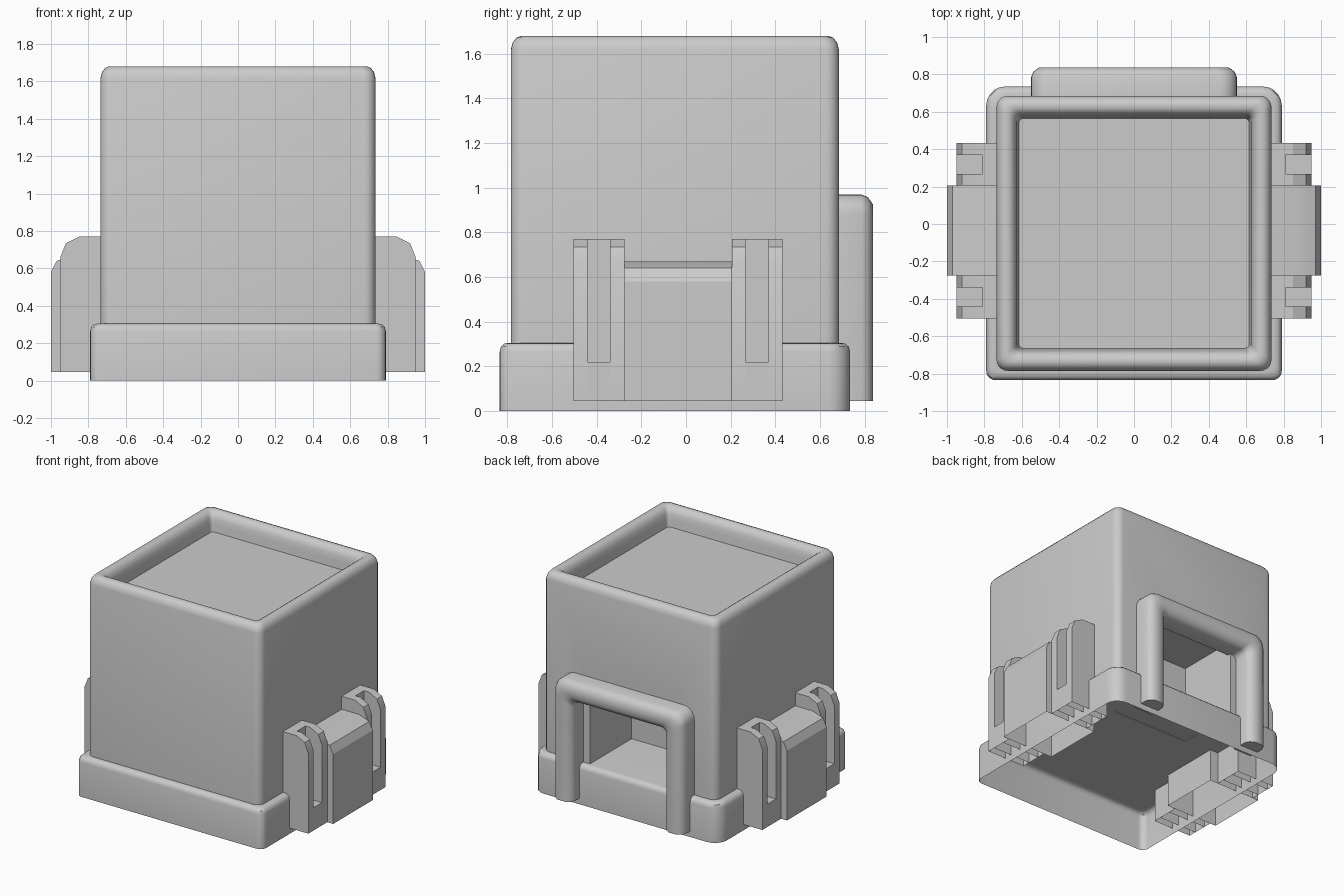
import bpy, bmesh, math

if "Cube" in bpy.data.objects:
    bpy.data.objects.remove(bpy.data.objects["Cube"])


def finish(name, bm, angle=35):
    bmesh.ops.recalc_face_normals(bm, faces=bm.faces)
    me = bpy.data.meshes.new(name)
    bm.to_mesh(me)
    bm.free()
    ob = bpy.data.objects.new(name, me)
    bpy.context.collection.objects.link(ob)
    bpy.ops.object.select_all(action='DESELECT')
    ob.select_set(True)
    bpy.context.view_layer.objects.active = ob
    if angle:
        bpy.ops.object.shade_smooth_by_angle(angle=math.radians(angle))
    return ob


def rounded_rect(hx, y0, y1, rf, rb, n=5):
    # corner order: back right, back left, front left, front right
    pts = []
    for k, (sx, y, s, r) in enumerate([(1, y1, 1, rb), (-1, y1, 1, rb), (-1, y0, -1, rf), (1, y0, -1, rf)]):
        for i in range(n + 1):
            a = math.pi / 2 * (k + i / n)
            pts.append((sx * (hx - r) + r * math.cos(a), y - s * r + r * math.sin(a)))
    return pts


def loft(name, hx, y0, y1, rf, rb, steps, cap_bottom=True):
    # steps: (inset, z) rings stacked along the wall section
    bm = bmesh.new()
    rings = []
    for d, z in steps:
        pts = rounded_rect(hx - d, y0 + d, y1 - d, max(rf - d * .3, .02), max(rb - d * .3, .02))
        rings.append([bm.verts.new((x, y, z)) for x, y in pts])
    n = len(rings[0])
    for a, b in zip(rings, rings[1:]):
        for i in range(n):
            bm.faces.new((a[i], a[(i + 1) % n], b[(i + 1) % n], b[i]))
    bm.faces.new(rings[-1])
    if cap_bottom:
        bm.faces.new(rings[0])
    return finish(name, bm)


def prisms(name, parts):
    # side profiles in x,z extruded along y, undersides open, mirrored in x
    bm = bmesh.new()
    for profile, y0, y1 in parts:
        a = [bm.verts.new((x, y0, z)) for x, z in profile]
        b = [bm.verts.new((x, y1, z)) for x, z in profile]
        bm.faces.new(a)
        bm.faces.new(b)
        n = len(a)
        for i in range(1, n):
            bm.faces.new((a[i], a[(i + 1) % n], b[(i + 1) % n], b[i]))
    ob = finish(name, bm, 25)
    ob.modifiers.new("Mirror", 'MIRROR').use_mirror_merge = False
    return ob


# Skirt, open underneath
loft("base_skirt", .79, -.835, .735, .05, .10,
     [(0, 0), (0, .265), (.006, .288), (.02, .301), (.04, .305)], cap_bottom=False)

# Main body with raised rim and sunken top
body = loft("body", .735, -.785, .685, .06, .06,
            [(0, .3), (0, 1.62), (.008, 1.65), (.025, 1.672), (.045, 1.68), (.07, 1.678),
             (.092, 1.662), (.106, 1.63), (.112, 1.59), (.12, 1.535)])

# Back opening
bm = bmesh.new()
bmesh.ops.create_cube(bm, size=1)
for v in bm.verts:
    v.co.x *= .67
    v.co.y = .18 if v.co.y < 0 else 1.0
    v.co.z = .2 if v.co.z < 0 else .91
cutter = finish("opening_cutter", bm, 0)
cutter.hide_render = True
cutter.hide_viewport = True
cut = body.modifiers.new("Opening", 'BOOLEAN')
cut.operation = 'DIFFERENCE'
cut.solver = 'EXACT'
cut.object = cutter

# Rounded arch framing the back opening
bm = bmesh.new()
lines = []
for d, y in [(0, .66), (0, .785), (.012, .815), (.045, .838), (.11, .838), (.145, .815), (.16, .785), (.16, .66)]:
    w, top, r = .55 - d, .97 - d, .09 - d * .3
    right = [(w - r + r * math.cos(t * math.pi / 12), top - r + r * math.sin(t * math.pi / 12)) for t in range(7)]
    right.insert(0, (w, .045))
    path = right + [(-x, z) for x, z in reversed(right)]
    lines.append([bm.verts.new((x, y, z)) for x, z in path])
for a, b in zip(lines, lines[1:]):
    for i in range(len(a) - 1):
        bm.faces.new((a[i], a[i + 1], b[i + 1], b[i]))
bm.faces.new([l[0] for l in lines])
bm.faces.new([l[-1] for l in lines])
finish("back_arch", bm, 50)

# Side blocks and slotted brackets
prisms("side_block", [([(.55, .045), (1, .045), (1, .58), (.97, .64), (.94, .65), (.88, .67), (.55, .67)],
                       -.275, .205)])
plate = [(.62, .045), (.95, .045), (.95, .66), (.92, .735), (.85, .77), (.62, .77)]
slot = [(.62, .045), (.95, .045), (.95, .22), (.81, .22), (.81, .77), (.62, .77)]
for name, ys in [("front_bracket", (-.505, -.442, -.34, -.275)), ("rear_bracket", (.205, .267, .37, .432))]:
    prisms(name, [(plate, ys[0], ys[1]), (slot, ys[1], ys[2]), (plate, ys[2], ys[3])])
